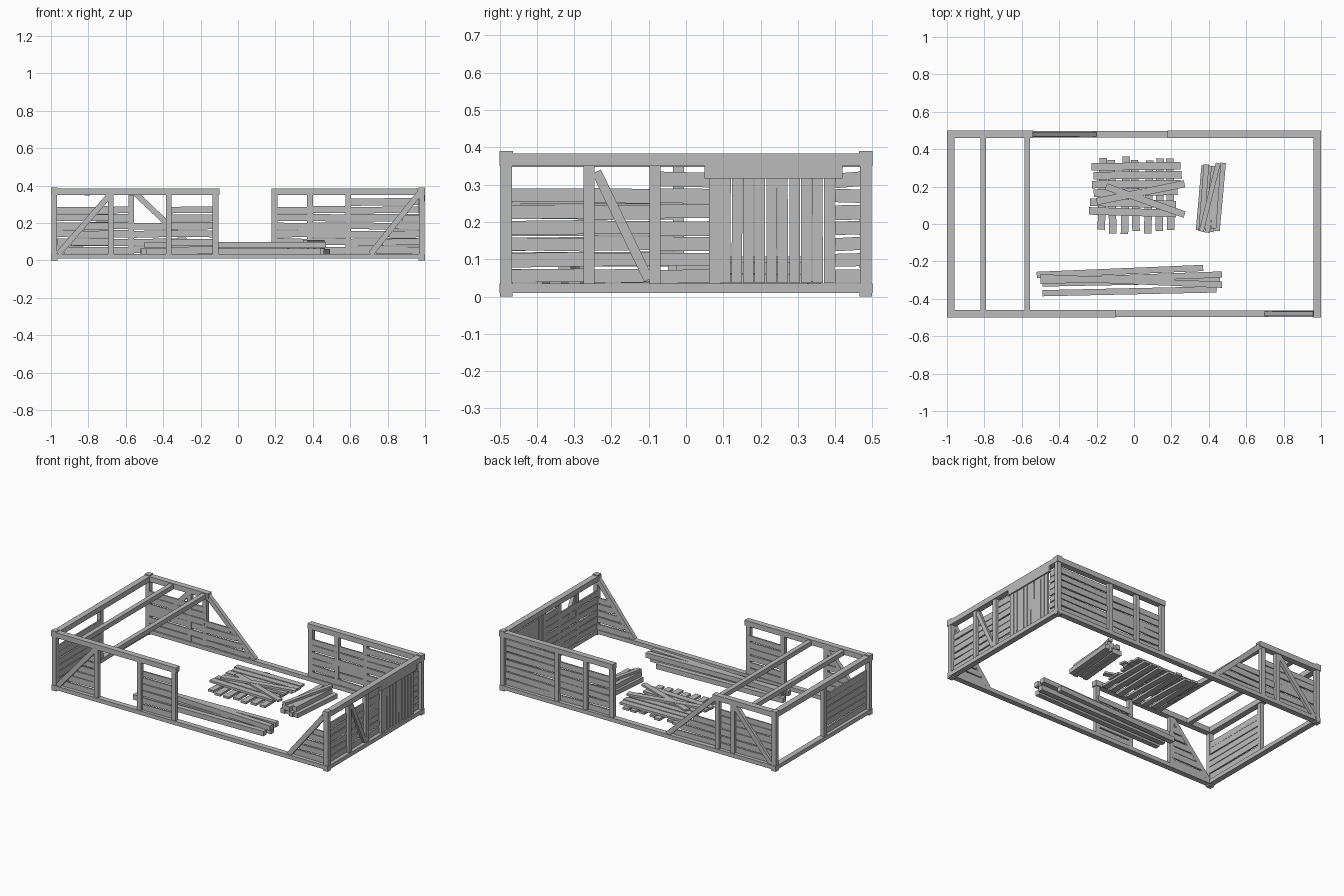
import bpy
import bmesh
import random
from mathutils import Vector, Matrix

random.seed(4)
cube = bpy.data.objects.get("Cube")
if cube:
    bpy.data.objects.remove(cube)

wood = bpy.data.materials.new("weathered grey")
wood.use_nodes = True
GREY = (0.5, 0.5, 0.5, 1)
wood.diffuse_color = GREY
wood.node_tree.nodes["Principled BSDF"].inputs["Base Color"].default_value = GREY


def bar(bm, p, q, width, depth, normal):
    """Box from p to q: depth along the normal, width across it."""
    p, q, n = Vector(p), Vector(q), Vector(normal).normalized()
    along = (q - p).normalized()
    n = (n - along * n.dot(along)).normalized()
    side = n.cross(along)
    m = Matrix((along * (q - p).length, side * width, n * depth)).transposed().to_4x4()
    m.translation = (p + q) / 2
    bmesh.ops.create_cube(bm, size=1, matrix=m)


def finish(name, bm):
    mesh = bpy.data.meshes.new(name)
    bm.to_mesh(mesh)
    bm.free()
    mesh.materials.append(wood)
    bpy.context.collection.objects.link(bpy.data.objects.new(name, mesh))


def jit(a):
    return random.uniform(-a, a)


class Wall:
    """Places bars on one wall: u along it, z up, out away from the middle."""

    def __init__(self, name, normal):
        self.name, self.n = name, Vector(normal)
        self.base = 0.98 if normal[0] else 0.48

    def at(self, u, z, out=0):
        v = self.n * (self.base + out)
        return v + (Vector((0, u, z)) if self.n.x else Vector((u, 0, z)))

    def bars(self, part, segs, width, depth, out=0):
        bm = bmesh.new()
        for u0, z0, u1, z1 in segs:
            bar(bm, self.at(u0, z0, out), self.at(u1, z1, out), width, depth, self.n)
        finish(f"{self.name}_{part}", bm)

    def posts(self, us, width=0.03):
        self.bars("posts", [(u, 0.03, u, 0.355) for u in us], width, 0.026)

    def planks(self, part, panels):
        """Rough horizontal planks; each panel is (start, end, top), ends may depend on z."""
        bm = bmesh.new()
        for start, end, top in panels:
            z = 0.055
            while z < top:
                a = start(z) if callable(start) else start
                b = end(z) if callable(end) else end
                out = -0.008 + jit(0.002)
                if b - a > 0.02:
                    bar(bm, self.at(a, z + jit(0.003), out), self.at(b, z + jit(0.003), out),
                        0.037 + jit(0.003), 0.01, self.n)
                z += 0.043
        finish(f"{self.name}_{part}", bm)


front = Wall("front", (0, -1, 0))
back = Wall("back", (0, 1, 0))
right = Wall("end", (1, 0, 0))
left = Wall("open_end", (-1, 0, 0))

# Sills all round, and the surviving top beams
for wall, half in ((front, 1), (back, 1), (right, 0.5), (left, 0.5)):
    wall.bars("sill", [(-half, 0.022, half, 0.022)], 0.026, 0.036)
for wall, u0, u1 in ((front, -1, -0.1), (right, -0.5, 0.5), (left, -0.5, 0.5)):
    wall.bars("top_beam", [(u0, 0.367, u1, 0.367)], 0.034, 0.038)
back.bars("top_beams", [(-1, 0.367, -0.54, 0.367), (0.18, 0.367, 1, 0.367)], 0.034, 0.038)

# Corner posts with feet and caps
bm = bmesh.new()
for sx in (-1, 1):
    for sy in (-1, 1):
        x, y = sx * 0.982, sy * 0.482
        bar(bm, (x, y, 0.01), (x, y, 0.38), 0.03, 0.03, (1, 0, 0))
        bar(bm, (x, y, 0), (x, y, 0.012), 0.034, 0.034, (1, 0, 0))
        bar(bm, (x, y, 0.35), (x, y, 0.39), 0.036, 0.036, (1, 0, 0))
finish("corner_posts", bm)

# Roof cross beams
bm = bmesh.new()
for x in (-0.805, -0.57):
    bar(bm, (x, -0.47, 0.362), (x, 0.47, 0.362), 0.03, 0.03, (0, 0, 1))
finish("cross_beams", bm)


def slope(u0, u1):
    """Position along a sloping brace at height z, from u0 low to u1 high."""
    return lambda z: u0 + (u1 - u0) * (z + 0.01 - 0.03) / 0.32


# Front wall
front.posts((-0.68, -0.37, -0.12))
front.bars("braces", [(-0.96, 0.035, -0.69, 0.345), (0.71, 0.035, 0.97, 0.36)], 0.03, 0.026)
front.planks("planks", [(slope(-0.96, -0.69), -0.68, 0.28), (-0.37, -0.12, 0.28),
                        (slope(0.71, 0.97), 0.97, 0.24)])

# Back wall
back.posts((-0.68, -0.57, 0.195, 0.385, 0.59))
back.bars("braces", [(-0.55, 0.36, -0.21, 0.035), (-0.96, 0.035, -0.69, 0.345)], 0.03, 0.026)
back.planks("planks", [(-0.97, -0.57, 0.28), (-0.57, slope(-0.21, -0.55), 0.2),
                       (0.2, 0.385, 0.27), (0.385, 0.59, 0.27), (0.59, 0.97, 0.35)])

# Closed end wall
right.posts((-0.26, -0.083, 0.077))
right.bars("brace", [(-0.24, 0.335, -0.1, 0.045)], 0.026, 0.024)
right.planks("planks", [(-0.47, -0.26, 0.3), (-0.26, -0.08, 0.3),
                        (-0.08, 0.08, 0.35), (0.4, 0.47, 0.35)])

# Door of upright boards under a header
bm = bmesh.new()
for i in range(10):
    u = 0.105 + i * 0.031
    bar(bm, right.at(u, 0.036, 0.004), right.at(u + jit(0.002), 0.33, 0.004),
        0.028, 0.012 + jit(0.002), right.n)
finish("door_boards", bm)
right.bars("door_header", [(0.05, 0.333, 0.42, 0.333)], 0.034, 0.014, 0.012)

# Half-open end wall
left.posts((-0.02,))
left.planks("planks", [(-0.47, -0.02, 0.29)])

# Pallet: lower slats, upper slats and a loose board
bm = bmesh.new()
for i in range(7):
    x = -0.175 + i * 0.062
    bar(bm, (x, -0.045 + jit(0.015), 0.035), (x + jit(0.012), 0.35 + jit(0.015), 0.035),
        0.04, 0.014, (0, 0, 1))
for i in range(6):
    y = 0.07 + i * 0.047
    bar(bm, (-0.23 + jit(0.015), y, 0.051), (0.24 + jit(0.02), y + jit(0.015), 0.051),
        0.04, 0.014, (0, 0, 1))
bar(bm, (-0.2, 0.12, 0.064), (0.27, 0.215, 0.064), 0.038, 0.012, (0, 0, 1))
bar(bm, (-0.15, 0.2, 0.062), (0.27, 0.05, 0.062), 0.036, 0.012, (0, 0, 1))
finish("pallet", bm)

# Pile of long timbers
bm = bmesh.new()
for x0, y0, x1, y1, z in ((-0.52, -0.272, 0.37, -0.235, 0.048),
                          (-0.49, -0.318, 0.46, -0.3, 0.048),
                          (-0.49, -0.37, 0.44, -0.35, 0.048),
                          (-0.5, -0.305, 0.47, -0.27, 0.082),
                          (-0.5, -0.285, 0.47, -0.325, 0.082)):
    bar(bm, (x0, y0, z), (x1, y1, z), 0.033, 0.032, (0, 0, 1))
finish("long_timbers", bm)

# Pile of short timbers
bm = bmesh.new()
for layer, count in ((0, 4), (1, 3)):
    for i in range(count):
        x, z = 0.345 + i * 0.033 + layer * 0.014, 0.045 + layer * 0.032
        bar(bm, (x, -0.035 + jit(0.012), z), (x + 0.03 + jit(0.008), 0.32 + jit(0.01), z),
            0.029, 0.03, (0, 0, 1))
bar(bm, (0.36, -0.04, 0.1), (0.45, 0.325, 0.1), 0.026, 0.016, (0, 0, 1))
finish("short_timbers", bm)
